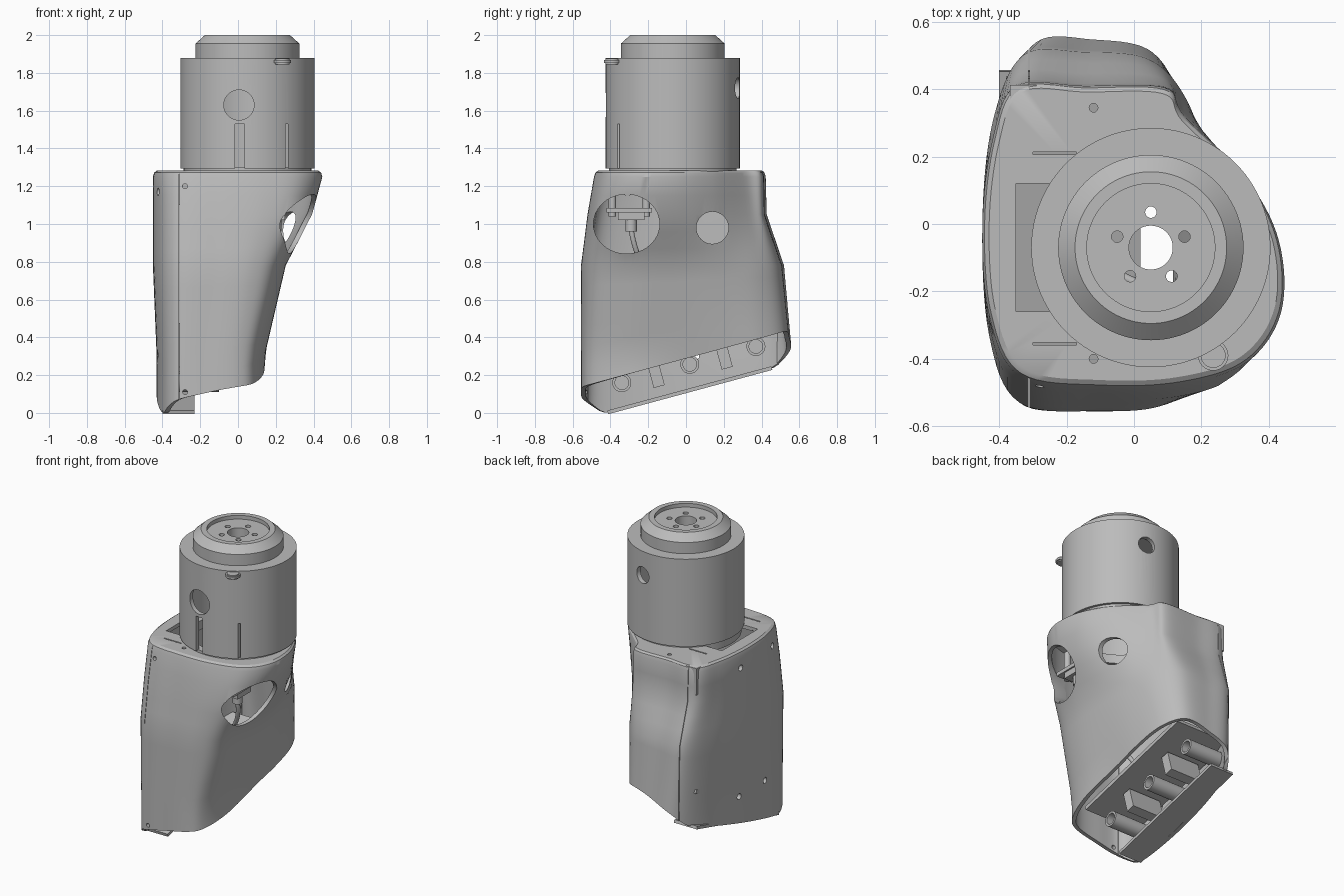
import bpy, bmesh, math
from mathutils import Matrix, Vector

cube = bpy.data.objects.get("Cube")
if cube:
    bpy.data.objects.remove(cube, do_unlink=True)

grey = bpy.data.materials.new("plain_grey")
grey.use_nodes = True
GREY = (0.5, 0.5, 0.5, 1)
grey.diffuse_color = GREY
next(n for n in grey.node_tree.nodes if n.type == 'BSDF_PRINCIPLED').inputs["Base Color"].default_value = GREY

CX, CY = 0.05, -0.07  # turret axis
SLOPE = 0.27  # rise of the lower opening towards the back
TILT = math.atan(SLOPE)


def finish(name, bm):
    mesh = bpy.data.meshes.new(name)
    bm.to_mesh(mesh)
    bm.free()
    mesh.materials.append(grey)
    ob = bpy.data.objects.new(name, mesh)
    bpy.context.collection.objects.link(ob)
    return ob


def smooth(ob, angle=32):
    bpy.ops.object.select_all(action='DESELECT')
    ob.select_set(True)
    bpy.context.view_layer.objects.active = ob
    bpy.ops.object.shade_smooth_by_angle(angle=math.radians(angle))


def bake(ob):
    """Apply all modifiers."""
    deps = bpy.context.evaluated_depsgraph_get()
    mesh = bpy.data.meshes.new_from_object(ob.evaluated_get(deps))
    ob.modifiers.clear()
    ob.data = mesh


def cut(ob, bm):
    cutter = finish("cutter", bm)
    cutter.hide_render = True
    mod = ob.modifiers.new("cut", 'BOOLEAN')
    mod.operation, mod.solver, mod.object = 'DIFFERENCE', 'EXACT', cutter
    bake(ob)
    bpy.data.objects.remove(cutter, do_unlink=True)


def box(bm, lo, hi, tilt=0):
    lo, hi = Vector(lo), Vector(hi)
    bmesh.ops.create_cube(bm, size=1, matrix=Matrix.Translation((lo + hi) / 2)
                          @ Matrix.Rotation(tilt, 4, 'X') @ Matrix.Diagonal((*(hi - lo), 1)))


def rod(bm, a, b, r, seg=32, squash=(1, 1)):
    a, b = Vector(a), Vector(b)
    turn = (b - a).to_track_quat('Z', 'Y').to_matrix().to_4x4()
    bmesh.ops.create_cone(bm, cap_ends=True, segments=seg, radius1=r, radius2=r, depth=(b - a).length,
                          matrix=Matrix.Translation((a + b) / 2) @ turn @ Matrix.Diagonal((*squash, 1, 1)))


def lathe(bm, profile, seg=96):
    rings = [[bm.verts.new((CX + r * math.cos(t), CY + r * math.sin(t), z))
              for t in (math.tau * i / seg for i in range(seg))] for r, z in profile]
    for a, b in zip(rings, rings[1:] + rings[:1]):
        for i in range(seg):
            j = (i + 1) % seg
            bm.faces.new((a[i], a[j], b[j], b[i]))
    bmesh.ops.recalc_face_normals(bm, faces=bm.faces)


# Housing cross-sections, anticlockwise from the left side
SECTIONS = {
    0.3: [(-.43, 0), (-.41, -.35), (-.34, -.53), (-.16, -.555), (0, -.545), (.085, -.48), (.135, -.3),
          (.14, -.03), (.14, .2), (.12, .4), (.04, .53), (-.12, .557), (-.29, .54), (-.39, .35)],
    0.78: [(-.45, 0), (-.43, -.33), (-.34, -.53), (-.1, -.555), (.08, -.54), (.195, -.465), (.245, -.28),
           (.25, -.05), (.22, .18), (.15, .38), (.04, .49), (-.15, .51), (-.33, .5), (-.42, .3)],
    1.05: [(-.45, 0), (-.43, -.3), (-.34, -.49), (-.1, -.52), (.14, -.51), (.305, -.445), (.385, -.28),
           (.38, -.05), (.3, .15), (.15, .34), (.085, .41), (-.15, .415), (-.35, .415), (-.42, .25)],
    1.25: [(-.45, 0), (-.43, -.27), (-.34, -.45), (-.1, -.485), (.14, -.475), (.335, -.41), (.437, -.26),
           (.43, -.05), (.33, .14), (.15, .32), (.09, .405), (-.15, .41), (-.35, .41), (-.42, .25)],
}


def spline(points, steps=8):
    pts, out = [Vector(p) for p in points], []
    n = len(pts)
    for i in range(n):
        a, b, c, d = (pts[(i + k) % n] for k in (-1, 0, 1, 2))
        for s in range(steps):
            t = s / steps
            out.append(b + (c - a) * t / 2 + (a * 2 - b * 5 + c * 4 - d) * t * t / 2
                       + (b * 3 - a - c * 3 + d) * t ** 3 / 2)
    return out


RINGS = {z: spline(p) for z, p in SECTIONS.items()}
LEVELS = sorted(RINGS)
COUNT = len(RINGS[LEVELS[0]])


def outline(i, z):
    k = sum(z > v for v in LEVELS[1:-1])
    lo, hi = LEVELS[k], LEVELS[k + 1]
    return RINGS[lo][i].lerp(RINGS[hi][i], max(0, z - lo) / (hi - lo))


def rim_height(x, y):
    """Height of the slanted lower opening."""
    t = min(max((x + .4) / .45, 0), 1)
    t = t * t * (3 - 2 * t)
    return .18 * t + SLOPE * (y + .4) + (1 - t) * (.9 * max(0, -.43 - y) + .6 * max(0, y - .48))


# Housing shell: lofted from the slanted rim to the top plate
rows = []
for s in range(7):
    row = []
    for i in range(COUNT):
        rim = max(.003, rim_height(*RINGS[.3][i]))
        z = rim + (.78 - rim) * s / 6
        row.append((*outline(i, z), z))
    rows.append(row)
for z in (.87, .96, 1.05, 1.15, 1.25):
    rows.append([(*outline(i, z), z) for i in range(COUNT)])
for z, shrink in ((1.272, .985), (1.282, .955)):
    rows.append([(*(outline(i, 1.25) * shrink), z) for i in range(COUNT)])
inner = []
for x, y, z in rows[-1]:
    away = Vector((x - CX, y - CY)).normalized() * .325
    inner.append((CX + away.x, CY + away.y, z))
rows.append(inner)
bm = bmesh.new()
grid = [[bm.verts.new(p) for p in row] for row in rows]
for a, b in zip(grid, grid[1:]):
    for i in range(COUNT):
        j = (i + 1) % COUNT
        bm.faces.new((a[i], a[j], b[j], b[i]))
housing = finish("housing_shell", bm)
solid = housing.modifiers.new("wall", 'SOLIDIFY')
solid.thickness, solid.offset = .025, -1
bake(housing)

# Housing openings: window, round port, top pocket, slots and screw holes
bm = bmesh.new()
rod(bm, (.1, -.315, 1), (.7, -.315, 1), 1, 48, (.175, .157))
cut(housing, bm)
bm = bmesh.new()
rod(bm, (.12, .14, .98), (.7, .14, .98), .085, 48)
box(bm, (-.35, -.26, 1.2), (-.2, .12, 1.4))
for y in (.345, -.4):
    rod(bm, (-.12, y, 1.2), (-.12, y, 1.4), .013, 16)
for y in (.21, -.355):
    box(bm, (-.3, y - .004, 1.2), (-.17, y + .004, 1.4))
for y, z in ((.06, 1.17), (-.31, 1.17), (.05, .3), (-.23, .3)):
    rod(bm, (-.6, y, z), (-.33, y, z), .02, 20)
for z in (1.2, .11):
    rod(bm, (-.28, -.7, z), (-.28, -.4, z), .013, 16)
cut(housing, bm)
# Seam of the side cover
bm = bmesh.new()
box(bm, (-.313, -.8, -.2), (-.31, .8, 1.265))
cut(housing, bm)
smooth(housing)

# Corner block beside the cover
bm = bmesh.new()
box(bm, (-.368, .3, 1.1), (-.29, .412, 1.277))
finish("corner_block", bm)

# Floor lip along the foot of the cover
bm = bmesh.new()
box(bm, (-.4, -.43, .11), (-.23, .47, .13), TILT)
finish("cover_floor", bm)

# Turret: hollow lathed drum with stepped, chamfered cap
bm = bmesh.new()
lathe(bm, [(.355, 1.295), (.355, 1.88), (.275, 1.88), (.275, 1.955), (.225, 2), (.19, 2), (.19, 1.975),
           (.065, 1.975), (.065, 1.9), (.23, 1.9), (.23, 1.84), (.325, 1.84), (.325, 1.295)])
turret = finish("turret_drum", bm)
bm = bmesh.new()
for k in range(5):
    t = math.radians(90 + 72 * k)
    x, y = CX + .105 * math.cos(t), CY + .105 * math.sin(t)
    rod(bm, (x, y, 1.8), (x, y, 2.1), .017, 20)
rod(bm, (.005, -.6, 1.63), (.005, -.2, 1.63), .08, 40)
t = math.radians(77)
aim = Vector((math.cos(t), math.sin(t), 0))
hub = Vector((CX, CY, 1.72))
rod(bm, hub + aim * .2, hub + aim * .5, .055, 32)
box(bm, (-.017, -.6, 1.2), (.035, -.3, 1.53))
box(bm, (.252, -.5, 1.2), (.264, -.3, 1.53))
cut(turret, bm)
smooth(turret)

# Bearing neck between drum and housing
bm = bmesh.new()
lathe(bm, [(.338, 1.24), (.338, 1.3), (.29, 1.3), (.29, 1.24)])
smooth(finish("bearing_neck", bm))

# Flat knob on the drum
bm = bmesh.new()
rod(bm, (.235, -.39, 1.845), (.235, -.39, 1.875), .045)
bmesh.ops.bevel(bm, geom=[e for e in bm.edges if abs(e.verts[0].co.z - e.verts[1].co.z) < .001],
                offset=.008, segments=2, affect='EDGES')
smooth(finish("drum_knob", bm))

# Slanted tray with clamps inside the lower opening
bm = bmesh.new()
box(bm, (-.38, -.45, .335), (.02, .45, .36), TILT)
for y in (-.16, .2):
    z = .17 + SLOPE * (y + .15)
    box(bm, (-.33, y - .03, z - .03), (-.09, y + .03, z + .11), TILT)
finish("clamp_tray", bm)
for k, y in enumerate((-.34, .02, .37)):
    z = .16 + SLOPE * (y + .34)
    bm = bmesh.new()
    rod(bm, (-.36, y, z), (-.1, y, z), .05)
    box(bm, (-.3, y - .085, z + .03), (-.12, y + .085, z + .1), TILT)
    clamp = finish(f"clamp_{k + 1}", bm)
    bm = bmesh.new()
    rod(bm, (-.24, y, z), (0, y, z), .036)
    cut(clamp, bm)
    smooth(clamp)

# Fitting and hose behind the window
bm = bmesh.new()
box(bm, (.14, -.42, 1.06), (.26, -.18, 1.085))
box(bm, (.15, -.36, 1.02), (.25, -.22, 1.06))
rod(bm, (.2, -.29, .96), (.2, -.29, 1.02), .03)
for y in (-.39, -.21):
    rod(bm, (.2, y, 1.04), (.2, y, 1.23), .02)
smooth(finish("window_fitting", bm))
curve = bpy.data.curves.new("hose", 'CURVE')
curve.dimensions, curve.bevel_depth, curve.bevel_resolution = '3D', .014, 3
path = curve.splines.new('NURBS')
hose = [(.2, -.29, .97), (.2, -.28, .9), (.17, -.24, .8), (.05, -.2, .65), (-.15, -.1, .4)]
path.points.add(len(hose) - 1)
for p, co in zip(path.points, hose):
    p.co = (*co, 1)
path.use_endpoint_u = True
curve.materials.append(grey)
bpy.context.collection.objects.link(bpy.data.objects.new("hose", curve))
